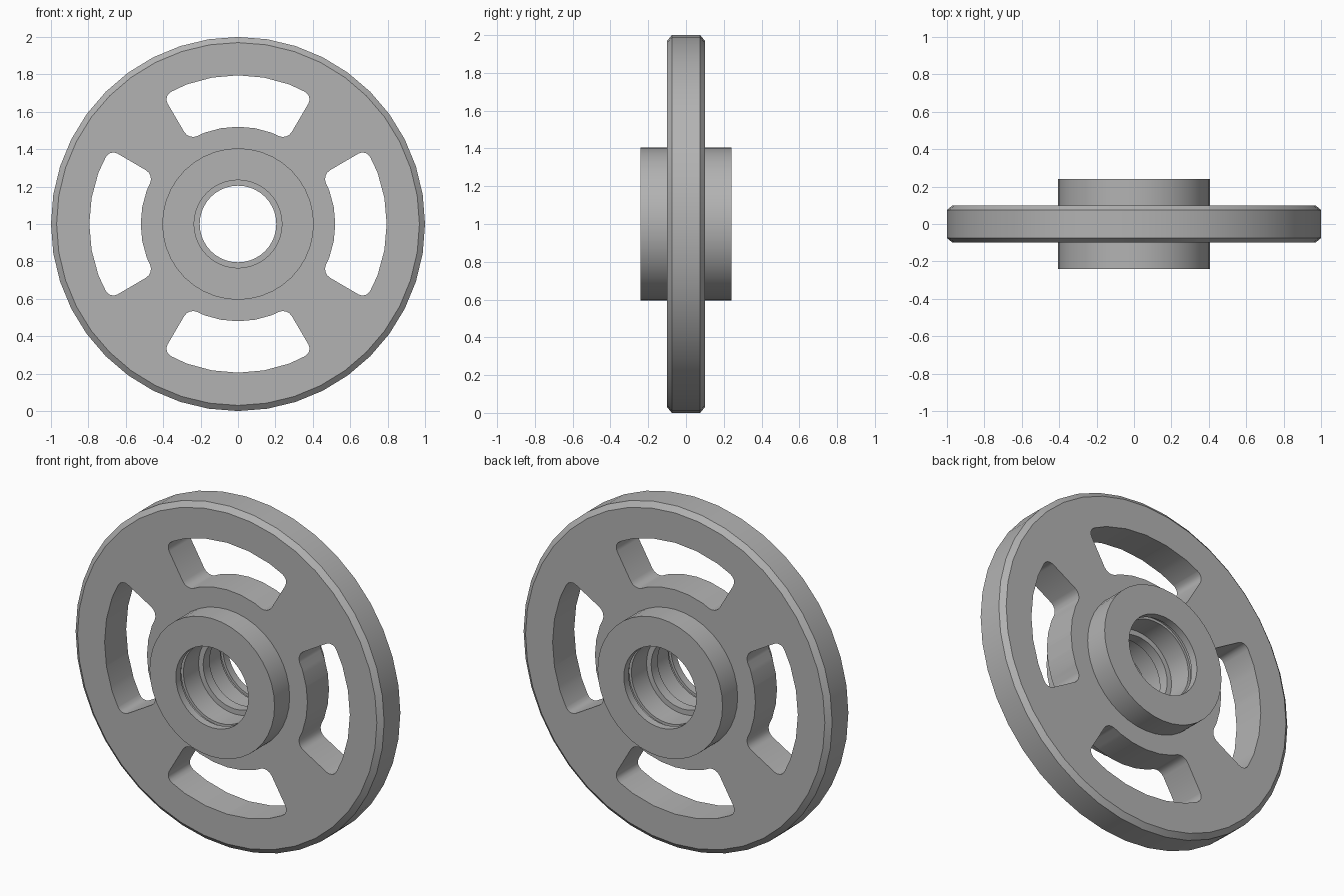
import bpy, bmesh, math
from mathutils import Matrix, Vector

cube = bpy.data.objects.get("Cube")
if cube:
    bpy.data.objects.remove(cube, do_unlink=True)

grey = bpy.data.materials.new("plain_grey")
grey.use_nodes = True
colour = (0.45, 0.45, 0.45, 1)
grey.diffuse_color = colour
grey.node_tree.nodes["Principled BSDF"].inputs["Base Color"].default_value = colour
CENTRE = Vector((0, 0, 1))


def make_object(name, bm):
    bmesh.ops.recalc_face_normals(bm, faces=bm.faces)
    mesh = bpy.data.meshes.new(name)
    bm.to_mesh(mesh)
    bm.free()
    mesh.materials.append(grey)
    ob = bpy.data.objects.new(name, mesh)
    ob.location = CENTRE
    bpy.context.collection.objects.link(ob)
    return ob


def lathe(name, profile, steps):
    """Turn a closed (radius, y) profile around the y axis."""
    bm = bmesh.new()
    rings = []
    for i in range(steps):
        a = math.tau * i / steps
        rings.append([bm.verts.new((r * math.sin(a), y, r * math.cos(a))) for r, y in profile])
    n = len(profile)
    for i in range(steps):
        a, b = rings[i], rings[(i + 1) % steps]
        for j in range(n):
            k = (j + 1) % n
            bm.faces.new((a[j], a[k], b[k], b[j]))
    return make_object(name, bm)


def mirrored(half):
    """Complete a half profile (y > 0) with its reflection."""
    return half + [(r, -y) for r, y in reversed(half)]


def slot_cutter(inner, outer, half_angle, corner):
    """Four rounded ring sectors, extruded through the disc."""
    bm = bmesh.new()
    outline = []
    for r, sign in ((outer, 1), (inner, -1)):
        for i in range(-3, 4):
            a = sign * half_angle * i / 3
            outline.append(bm.verts.new((r * math.sin(a), -0.3, r * math.cos(a))))
    corners = [outline[i] for i in (0, 6, 7, 13)]
    bm.faces.new(outline)
    bmesh.ops.bevel(bm, geom=corners, offset=corner, segments=4, profile=0.5, affect='VERTICES')
    out = bmesh.ops.extrude_face_region(bm, geom=bm.faces[:])
    verts = [v for v in out["geom"] if isinstance(v, bmesh.types.BMVert)]
    bmesh.ops.translate(bm, verts=verts, vec=(0, 0.6, 0))
    base = bm.verts[:] + bm.edges[:] + bm.faces[:]
    for q in range(1, 4):
        copy = bmesh.ops.duplicate(bm, geom=base)
        verts = [v for v in copy["geom"] if isinstance(v, bmesh.types.BMVert)]
        bmesh.ops.rotate(bm, verts=verts, matrix=Matrix.Rotation(q * math.pi / 2, 3, 'Y'))
    return make_object("slot_cutter", bm)


# Slotted disc with chamfered rim
disc = lathe("wheel_disc", mirrored([(0.39, 0.1), (0.97, 0.1), (1, 0.075)]), 40)
cutter = slot_cutter(0.52, 0.795, math.radians(30.3), 0.05)
cutter.hide_render = True
cut = disc.modifiers.new("slots", 'BOOLEAN')
cut.operation = 'DIFFERENCE'
cut.solver = 'EXACT'
cut.object = cutter
bpy.context.view_layer.objects.active = disc
disc.select_set(True)
bpy.ops.object.modifier_apply(modifier=cut.name)
bpy.data.objects.remove(cutter, do_unlink=True)

# Hub with ring grooves and a central shoulder in the bore
bore = [(0.205, 0.03), (0.235, 0.03), (0.235, 0.17), (0.25, 0.17),
        (0.25, 0.195), (0.235, 0.195), (0.235, 0.24), (0.405, 0.24)]
hub = lathe("hub", mirrored(bore), 40)

for ob in (disc, hub):
    bpy.ops.object.select_all(action='DESELECT')
    ob.select_set(True)
    bpy.context.view_layer.objects.active = ob
    bpy.ops.object.shade_smooth_by_angle(angle=math.radians(25))
